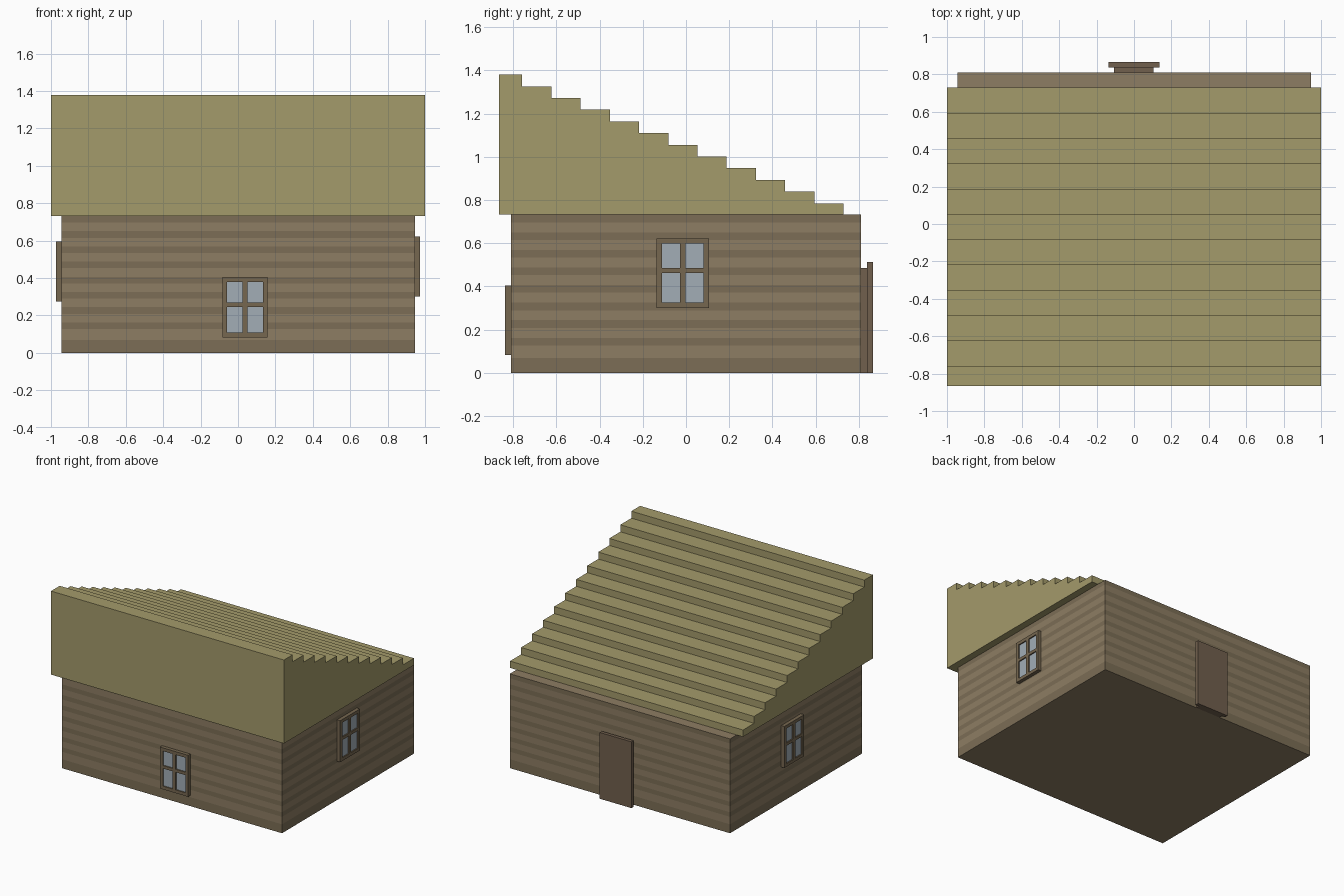
import bpy, bmesh
from mathutils import Matrix
from math import pi

if "Cube" in bpy.data.objects:
    bpy.data.objects.remove(bpy.data.objects["Cube"])


def material(name, rgb):
    m = bpy.data.materials.new(name)
    m.diffuse_color = (*rgb, 1)
    m.use_nodes = True
    m.node_tree.nodes["Principled BSDF"].inputs["Base Color"].default_value = m.diffuse_color
    return m


LIGHT = material("wall_light", (0.27, 0.205, 0.125))
DARK = material("wall_dark", (0.20, 0.155, 0.092))
ROOF = material("roof_straw", (0.37, 0.325, 0.145))
FRAME = material("frame_wood", (0.18, 0.135, 0.08))
GLASS = material("glass", (0.36, 0.42, 0.47))
DOOR = material("door_wood", (0.165, 0.115, 0.075))


def finish(bm, name, *mats):
    bmesh.ops.recalc_face_normals(bm, faces=bm.faces)
    me = bpy.data.meshes.new(name)
    bm.to_mesh(me)
    bm.free()
    for m in mats:
        me.materials.append(m)
    ob = bpy.data.objects.new(name, me)
    bpy.context.collection.objects.link(ob)
    return ob


def add_box(bm, x, y, z):
    mid = [(a + b) / 2 for a, b in (x, y, z)]
    size = [b - a for a, b in (x, y, z)]
    bmesh.ops.create_cube(bm, size=1, matrix=Matrix.Translation(mid)
                          @ Matrix.Diagonal((*size, 1)))


def box(name, mat, x, y, z):
    bm = bmesh.new()
    add_box(bm, x, y, z)
    return finish(bm, name, mat)


# Walls: one block cut into alternating plank bands
W, D, H = 0.945, 0.81, 0.732
PITCH = H / 9
bm = bmesh.new()
levels = [0]
for i in range(9):
    levels += [i * PITCH + 0.046, (i + 1) * PITCH]
levels = [levels[0], PITCH * 0.85] + [z for z in levels if z > PITCH]
levels[-1] = H
rings = [[bm.verts.new((x * W, y * D, z)) for x, y in
          ((-1, -1), (1, -1), (1, 1), (-1, 1))] for z in levels]
for i, (a, b) in enumerate(zip(rings, rings[1:])):
    for k in range(4):
        f = bm.faces.new((a[k], a[(k + 1) % 4], b[(k + 1) % 4], b[k]))
        f.material_index = (i + 1) % 2
bm.faces.new(rings[0])
bm.faces.new(rings[-1])
finish(bm, "walls", LIGHT, DARK)

# Roof: stepped profile extruded across the house
STEPS, RUN, RISE = 12, 0.1352, 0.0541
profile = [(-0.865, H), (-0.865, 1.38)]
for i in range(STEPS):
    y = -0.758 + i * RUN
    z = 1.38 - i * RISE
    profile += [(y, z), (y, z - RISE if i < STEPS - 1 else H)]
bm = bmesh.new()
face = bm.faces.new([bm.verts.new((-1, y, z)) for y, z in profile])
ext = bmesh.ops.extrude_face_region(bm, geom=[face])
bmesh.ops.translate(bm, vec=(2, 0, 0),
                    verts=[v for v in ext["geom"] if isinstance(v, bmesh.types.BMVert)])
finish(bm, "stepped_roof", ROOF)


# Window: built facing -y at the origin, then turned onto its wall
def window(name, location, angle):
    w, h, d, t = 0.121, 0.322, 0.028, 0.025
    bm = bmesh.new()
    for s in (-1, 1):
        add_box(bm, sorted((s * w, s * (w - t))), (-d, 0), (0, h))
    for z in ((0, t), (h - t, h)):
        add_box(bm, (t - w, w - t), (-d, 0), z)
    # glazing bars
    add_box(bm, (-0.013, 0.013), (-d, 0), (t, h - t))
    for s in (-1, 1):
        add_box(bm, sorted((s * 0.013, s * (w - t))), (-d, 0), (0.162, 0.185))
    frame = finish(bm, name + "_frame", FRAME)
    glass = box(name + "_glass", GLASS, (t - w, w - t), (-0.019, 0), (t, h - t))
    for ob in (frame, glass):
        ob.location = location
        ob.rotation_euler.z = angle


window("front_window", (0.038, -D, 0.083), 0)
window("right_window", (W, -0.015, 0.301), pi / 2)
window("left_window", (-W, 0.062, 0.274), -pi / 2)

# Back door: backing slab and wider outer panel
box("door_backing", DOOR, (-0.108, 0.105), (D, 0.838), (0, 0.486))
box("door_panel", DOOR, (-0.137, 0.136), (0.838, 0.865), (0, 0.514))
